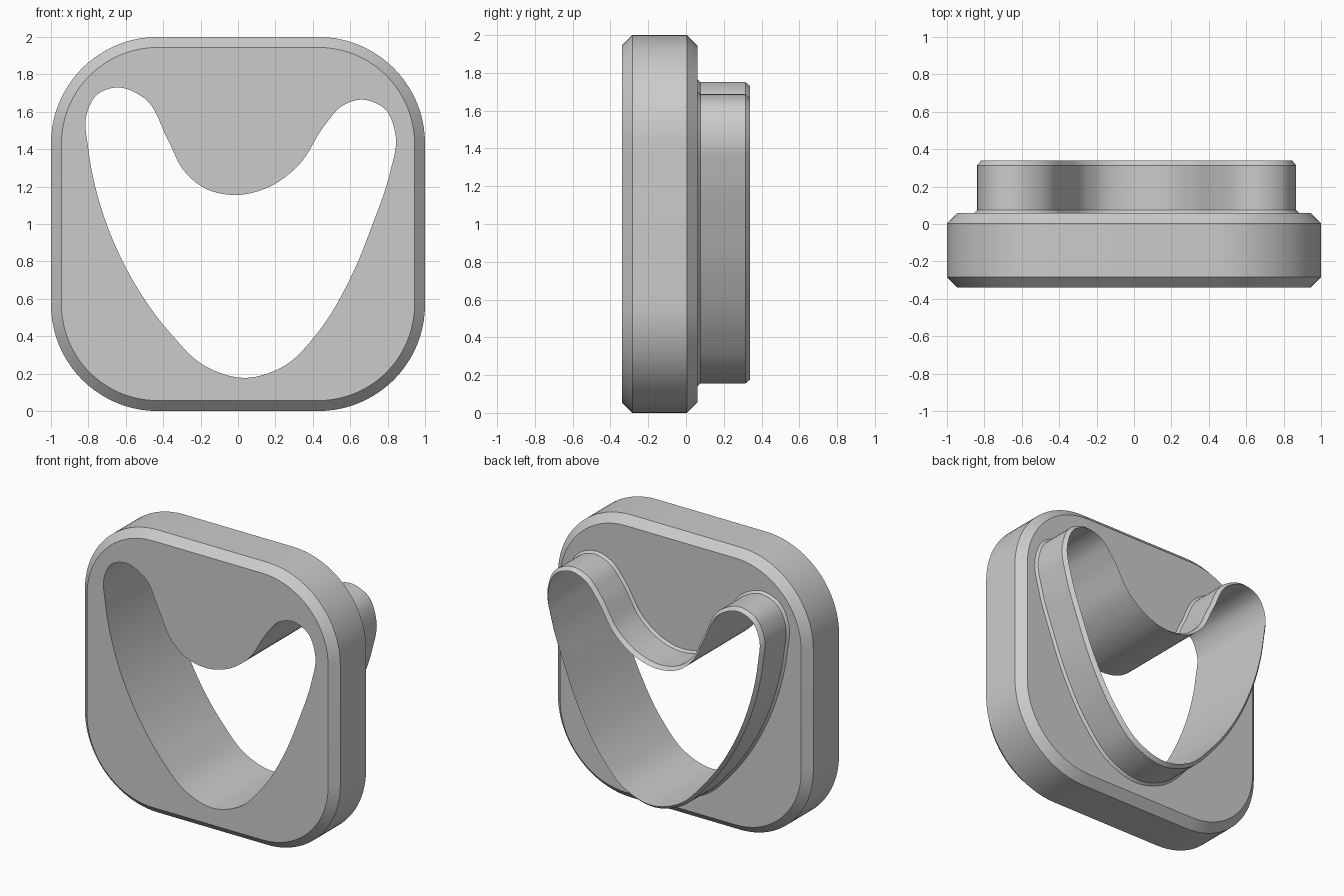
import bpy, bmesh, math
from mathutils import Vector

cube = bpy.data.objects.get("Cube")
if cube:
    bpy.data.objects.remove(cube)

FRONT, BACK, TIP = -0.34, 0.06, 0.34
CHAMFER, WALL, FLARE = 0.056, 0.022, 0.037

# Heart-shaped opening, as spline points (x, z)
HEART = [(-0.65, 1.73), (-0.5, 1.672), (-0.375, 1.45), (-0.285, 1.28), (-0.175, 1.19),
         (-0.015, 1.155), (0.17, 1.2), (0.32, 1.31), (0.465, 1.53), (0.555, 1.63),
         (0.66, 1.665), (0.785, 1.615), (0.843, 1.47), (0.81, 1.265), (0.72, 1.0),
         (0.61, 0.73), (0.43, 0.425), (0.25, 0.243), (0.035, 0.177), (-0.18, 0.243),
         (-0.365, 0.42), (-0.58, 0.73), (-0.72, 1.05), (-0.8, 1.4), (-0.81, 1.585),
         (-0.755, 1.69)]


def smooth_loop(points, steps=7):
    """Closed Catmull-Rom spline with chord-length tangents."""
    pts = [Vector(p) for p in points]
    n = len(pts)
    out = []

    def tangent(i):
        a, b, c = pts[i - 1], pts[i], pts[(i + 1) % n]
        d0, d1 = (b - a).length, (c - b).length
        return ((b - a) / d0 * d1 + (c - b) / d1 * d0) / (d0 + d1)

    for i in range(n):
        j = (i + 1) % n
        p, q = pts[i], pts[j]
        span = (q - p).length
        m0, m1 = tangent(i) * span, tangent(j) * span
        for s in range(steps):
            t = s / steps
            h = t * t * (3 - 2 * t)
            out.append(p * (1 - h) + q * h + m0 * t * (1 - t) ** 2 - m1 * t * t * (1 - t))
    return out


def grow(loop, distance):
    """Offset a clockwise loop outward."""
    out = []
    for i, p in enumerate(loop):
        d = (loop[(i + 1) % len(loop)] - loop[i - 1]).normalized()
        out.append(p + Vector((-d.y, d.x)) * distance)
    return out


def rounded_square(inset, straight=0.43, steps=20):
    radius = 1 - straight - inset
    loop = []
    for k, (sx, sz) in enumerate([(1, 1), (-1, 1), (-1, -1), (1, -1)]):
        for s in range(steps + 1):
            a = (k + s / steps) * math.pi / 2
            loop.append(Vector((sx * straight + radius * math.cos(a),
                                1 + sz * straight + radius * math.sin(a))))
    return loop


def ring(bm, loop, y):
    return [bm.verts.new((p.x, y, p.y)) for p in loop]


def bridge(bm, a, b):
    for i in range(len(a)):
        j = (i + 1) % len(a)
        bm.faces.new((a[i], a[j], b[j], b[i]))


def cap(bm, outer, inner, normal):
    edges = [bm.edges.get((r[i - 1], r[i])) for r in (outer, inner) for i in range(len(r))]
    bmesh.ops.triangle_fill(bm, use_beauty=True, edges=edges, normal=normal)


bm = bmesh.new()
heart = smooth_loop(HEART)

# Chamfered plate edge
plate = [ring(bm, rounded_square(inset), y) for inset, y in
         [(CHAMFER, FRONT), (0, FRONT + CHAMFER), (0, BACK - CHAMFER), (CHAMFER, BACK)]]
# Flared collar foot, collar wall, bevelled tip, then the inside of the opening
collar = [ring(bm, grow(heart, d), y) for d, y in
          [(FLARE, BACK), (WALL, BACK + 0.016), (WALL, TIP - 0.026), (0, TIP), (0, FRONT)]]
for rings in (plate, collar):
    for a, b in zip(rings, rings[1:]):
        bridge(bm, a, b)

# Flat front and back of the plate
cap(bm, plate[0], collar[-1], (0, -1, 0))
cap(bm, plate[-1], collar[0], (0, 1, 0))
bmesh.ops.recalc_face_normals(bm, faces=bm.faces[:])

mesh = bpy.data.meshes.new("plate_with_heart_collar")
bm.to_mesh(mesh)
bm.free()
body = bpy.data.objects.new("plate_with_heart_collar", mesh)
bpy.context.collection.objects.link(body)

# Grey finish
grey = bpy.data.materials.new("plain grey")
grey.use_nodes = True
colour = (0.6, 0.6, 0.6, 1)
grey.diffuse_color = colour
grey.node_tree.nodes["Principled BSDF"].inputs["Base Color"].default_value = colour
mesh.materials.append(grey)

bpy.ops.object.select_all(action='DESELECT')
body.select_set(True)
bpy.context.view_layer.objects.active = body
bpy.ops.object.shade_smooth_by_angle(angle=math.radians(25))
